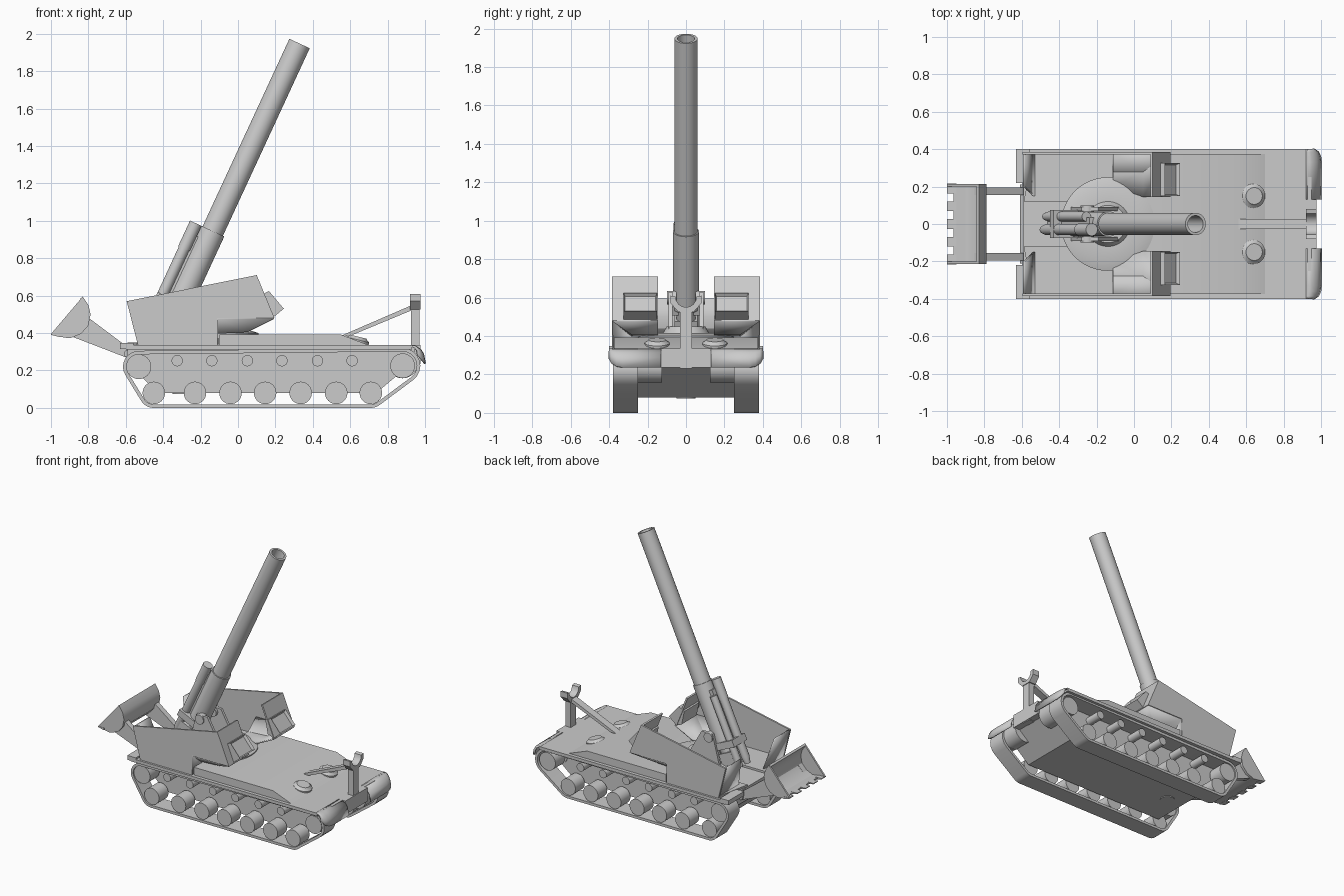
import bpy, bmesh, math
from mathutils import Vector, Matrix

if "Cube" in bpy.data.objects:
    bpy.data.objects.remove(bpy.data.objects["Cube"])

paint = bpy.data.materials.new("grey_paint")
paint.diffuse_color = (0.6, 0.6, 0.6, 1)
paint.use_nodes = True
paint.node_tree.nodes["Principled BSDF"].inputs["Base Color"].default_value = paint.diffuse_color


def finish(name, bm, mirror=False, thick=0):
    bmesh.ops.recalc_face_normals(bm, faces=bm.faces)
    me = bpy.data.meshes.new(name)
    bm.to_mesh(me)
    bm.free()
    ob = bpy.data.objects.new(name, me)
    bpy.context.collection.objects.link(ob)
    me.materials.append(paint)
    if thick:
        m = ob.modifiers.new("thickness", 'SOLIDIFY')
        m.thickness = thick
        m.offset = 0
    if mirror:
        m = ob.modifiers.new("mirror", 'MIRROR')
        m.use_axis = (False, True, False)
    return ob


def prism_bm(pts, a, b, axis='y'):
    """Extrude a profile along y (xz points), x (yz points) or z (xy points)."""
    place = {'y': lambda p, t: (p[0], t, p[1]), 'x': lambda p, t: (t, p[0], p[1]),
             'z': lambda p, t: (p[0], p[1], t)}[axis]
    bm = bmesh.new()
    lo = [bm.verts.new(place(p, a)) for p in pts]
    hi = [bm.verts.new(place(p, b)) for p in pts]
    bm.faces.new(lo)
    bm.faces.new(hi[::-1])
    for i in range(len(pts)):
        j = (i + 1) % len(pts)
        bm.faces.new((lo[i], lo[j], hi[j], hi[i]))
    return bm


def prism(name, pts, a, b, axis='y', mirror=False):
    return finish(name, prism_bm(pts, a, b, axis), mirror)


def box(name, x, y, z, mirror=False):
    return prism(name, [(x[0], z[0]), (x[1], z[0]), (x[1], z[1]), (x[0], z[1])], y[0], y[1], 'y', mirror)


def lathe(name, p, d, prof, mirror=False, n=32):
    """Rings (distance, radius) about the axis d through p, capped at both ends."""
    rot = Vector(d).to_track_quat('Z', 'Y')
    bm = bmesh.new()
    rings = [[bm.verts.new(Vector(p) + rot @ Vector((r * math.cos(2 * math.pi * i / n),
              r * math.sin(2 * math.pi * i / n), t))) for i in range(n)] for t, r in prof]
    for a, b in zip(rings, rings[1:]):
        for i in range(n):
            j = (i + 1) % n
            bm.faces.new((a[i], a[j], b[j], b[i]))
    bm.faces.new(rings[0])
    bm.faces.new(rings[-1])
    return finish(name, bm, mirror)


def wheel(name, x, z, r, y0=0.26, y1=0.37):
    return lathe(name, (x, y0, z), (0, 1, 0), [(0, r), (y1 - y0, r)], True)


def panels(name, verts, faces, thick=0.01):
    bm = bmesh.new()
    vs = [bm.verts.new(v) for v in verts]
    for f in faces:
        bm.faces.new([vs[i] for i in f])
    return finish(name, bm, True, thick)


# Tracks: belt wrapped round four corner wheels
def belt(t):
    cs = [(-0.45, 0.08, 0.06), (0.71, 0.08, 0.06), (0.88, 0.225, 0.075), (-0.53, 0.22, 0.065)]
    ang = []
    for i in range(4):
        a, b = cs[i], cs[(i + 1) % 4]
        dx, dz = b[0] - a[0], b[1] - a[1]
        ang.append(math.atan2(dz, dx) - math.acos((a[2] - b[2]) / math.hypot(dx, dz)))
    out = []
    for i, (x, z, r) in enumerate(cs):
        span = (ang[i] - ang[i - 1]) % (2 * math.pi)
        for k in range(9):
            q = ang[i - 1] + span * k / 8
            out.append((x + (r + t) * math.cos(q), z + (r + t) * math.sin(q)))
    return out


bm = bmesh.new()
loops = [[bm.verts.new((x, y, z)) for x, z in belt(t)]
         for t, y in ((0.001, 0.25), (0.02, 0.25), (0.02, 0.38), (0.001, 0.38))]
for a, b in zip(loops, loops[1:] + loops[:1]):
    for i in range(len(a)):
        j = (i + 1) % len(a)
        bm.faces.new((a[i], a[j], b[j], b[i]))
finish("track_belt", bm, True)

# Running gear
for i, x in enumerate((-0.45, -0.23, -0.04, 0.145, 0.335, 0.525, 0.71)):
    wheel(f"road_wheel_{i}", x, 0.08, 0.06)
for i, x in enumerate((-0.325, -0.14, 0.05, 0.235, 0.425, 0.61)):
    wheel(f"return_roller_{i}", x, 0.252, 0.03, 0.24)
wheel("rear_idler", -0.53, 0.22, 0.066)
wheel("drive_sprocket", 0.88, 0.225, 0.066)
wheel("final_drive", 0.88, 0.24, 0.082, 0.125, 0.255)

# Hull, deck and fenders
prism("hull", [(-0.59, 0.335), (-0.59, 0.24), (-0.43, 0.08), (0.74, 0.08), (0.93, 0.24), (0.95, 0.335)], -0.25, 0.25)
prism("deck", [(-0.1, 0.325), (-0.1, 0.392), (0.55, 0.392), (0.7, 0.335), (0.7, 0.325)], -0.375, 0.375)
box("fender", (-0.6, 0.93), (0.2, 0.4), (0.312, 0.335), True)
box("rear_flap", (-0.63, -0.56), (0.22, 0.4), (0.315, 0.348), True)
lathe("belly_hatch", (-0.3, 0, 0.085), (0, 0, -1), [(0, 0.05), (0.01, 0.05)])
box("nose_plate", (0.9, 0.975), (-0.13, 0.13), (0.235, 0.335))

# Front fender noses, rounded towards the outer corner
bm = bmesh.new()
nose = [(0, 0), (0.03, 0.004), (0.055, 0.02), (0.07, 0.045), (0.08, 0.095)]
rows = [[bm.verts.new((0.92 + k * dx, y, 0.331 - k * dz)) for dx, dz in nose]
        for y, k in ((0.13, 1), (0.33, 1), (0.36, 0.95), (0.385, 0.8), (0.4, 0.5))]
for a, b in zip(rows, rows[1:]):
    for i in range(4):
        bm.faces.new((a[i], a[i + 1], b[i + 1], b[i]))
finish("fender_nose", bm, True, 0.01)

# Crew hatches on the glacis
lathe("crew_hatch", (0.63, 0.15, 0.33), (0.25, 0, 1), [(0, 0.065), (0.035, 0.065), (0.045, 0.05), (0.052, 0.045)], True)

# Travel lock
box("lock_post", (0.925, 0.97), (-0.032, 0.032), (0.23, 0.54))
cradle = [(0.055 * math.cos(a), 0.605 + 0.055 * math.sin(a)) for a in (-math.pi * k / 8 for k in range(9))]
prism("lock_fork", [(-0.08, 0.61), (-0.08, 0.57), (-0.04, 0.525), (0.04, 0.525), (0.08, 0.57), (0.08, 0.61)] + cradle,
      0.92, 0.975, 'x')
prism("lock_brace", [(0.55, 0.385), (0.92, 0.545), (0.93, 0.522), (0.6, 0.385)], -0.028, 0.028)

# Turntable
lathe("turntable", (-0.14, 0, 0.33), (0, 0, 1), [(0, 0.25), (0.07, 0.25), (0.085, 0.2), (0.085, 0.12), (0.12, 0.1)], n=48)

# Gun shields: outer wall, front wall, rear wall, floors
prism("shield_side", [(-0.595, 0.57), (0.1, 0.71), (0.195, 0.48), (-0.11, 0.48), (-0.11, 0.335), (-0.535, 0.335)],
      0.372, 0.385, 'y', True)
prism("shield_front", [(0.1, 0.71), (0.088, 0.707), (0.18, 0.48), (0.195, 0.48)], 0.145, 0.38, 'y', True)
panels("shield_rear", [(-0.588, 0.38, 0.568), (-0.53, 0.38, 0.335), (-0.53, 0.145, 0.335), (-0.588, 0.2, 0.568)], [(0, 1, 2, 3)])
prism("shield_floor", [(-0.59, 0.12), (-0.35, 0.12), (-0.11, 0.21), (-0.11, 0.375), (-0.54, 0.375)], 0.335, 0.35, 'z', True)
panels("shield_step_floor",
       [(-0.11, 0.38, 0.48), (0.19, 0.38, 0.48), (0.05, 0.28, 0.41), (-0.11, 0.28, 0.40), (0.19, 0.145, 0.48),
        (0.05, 0.145, 0.41), (-0.11, 0.2, 0.40), (-0.11, 0.38, 0.34), (-0.11, 0.2, 0.34)],
       [(0, 1, 2, 3), (1, 4, 5, 2), (2, 5, 6, 3), (0, 3, 6, 8, 7)])

# Sight hoods with a recessed window
bm = prism_bm([(0.165, 0.625), (0.245, 0.53), (0.19, 0.485), (0.14, 0.5), (0.12, 0.6)], 0.15, 0.325)
bmesh.ops.recalc_face_normals(bm, faces=bm.faces)
win = max(bm.faces, key=lambda f: f.normal.dot(Vector((0.75, 0, 0.66))))
bmesh.ops.inset_individual(bm, faces=[win], thickness=0.012, depth=-0.02)
finish("sight_hood", bm, True)

# Gun: everything measured along the barrel axis from the top of the sleeve
aim = Vector((0.42, 0, 0.9075)).normalized()
back = Vector((-aim.z, 0, aim.x))
top = Vector((-0.135, 0, 0.945))


def on_gun(t, off=0, y=0):
    return top + aim * t + back * off + Vector((0, y, 0))


lathe("barrel", on_gun(-0.05), aim, [(0, 0.06), (1.155, 0.06), (1.155, 0.045), (0.7, 0.045)])
lathe("barrel_sleeve", on_gun(-0.44), aim, [(0, 0.068), (0.44, 0.068)])
lathe("breech", on_gun(-0.6), aim, [(0, 0.04), (0.03, 0.05), (0.17, 0.05)])
for name, y, off, prof in (
        ("recoil_cylinder", -0.03, 0.1, [(0, 0.02), (0.05, 0.03), (0.47, 0.03), (0.47, 0.034), (0.62, 0.034)]),
        ("recuperator", 0.04, 0.085, [(0, 0.02), (0.04, 0.026), (0.52, 0.026)])):
    lathe(name, on_gun(-0.62, off, y), aim, prof)


def gun_box(name, t0, t1, o0, o1, w):
    q = [on_gun(t, o) for t, o in ((t0, o0), (t1, o0), (t1, o1), (t0, o1))]
    prism(name, [(v.x, v.z) for v in q], -w, w)


gun_box("cradle_rail", -0.6, -0.06, 0.05, 0.085, 0.035)
gun_box("cradle_clamp", -0.47, -0.42, -0.03, 0.13, 0.075)
gun_box("breech_block", -0.59, -0.5, -0.04, 0.09, 0.06)
prism("trunnion_bracket", [(-0.34, 0.4), (-0.06, 0.4), (-0.19, 0.63), (-0.28, 0.63)], 0.07, 0.09, 'y', True)
wheel("trunnion", -0.25, 0.6, 0.035, 0.05, 0.1)

# Recoil spade
shell = [(-0.83, 0.595), (-0.8, 0.55), (-0.788, 0.5), (-0.8, 0.44), (-0.84, 0.395), (-0.9, 0.372), (-0.965, 0.382)]
inner = [(-0.842, 0.585), (-0.815, 0.545), (-0.803, 0.5), (-0.814, 0.447), (-0.85, 0.408), (-0.9, 0.386), (-0.965, 0.394)]
prism("spade_shell", shell + inner[::-1], -0.21, 0.21)
prism("spade_cheek", shell + [(-1.0, 0.395)], 0.2, 0.213, 'y', True)
for i in range(5):
    y = -0.19 + 0.095 * i
    prism(f"spade_tooth_{i}", [(-0.95, 0.378), (-1.0, 0.39), (-1.0, 0.396), (-0.95, 0.395)], y - 0.026, y + 0.026)
prism("spade_arm", [(-0.79, 0.475), (-0.57, 0.31), (-0.6, 0.27), (-0.88, 0.378)], 0.155, 0.195, 'y', True)
lathe("spade_hinge", (-0.59, -0.21, 0.29), (0, 1, 0), [(0, 0.02), (0.42, 0.02)])

# Smooth round parts, keep edges crisp
for ob in bpy.data.objects:
    ob.select_set(True)
    bpy.context.view_layer.objects.active = ob
bpy.ops.object.shade_smooth_by_angle(angle=math.radians(30))
